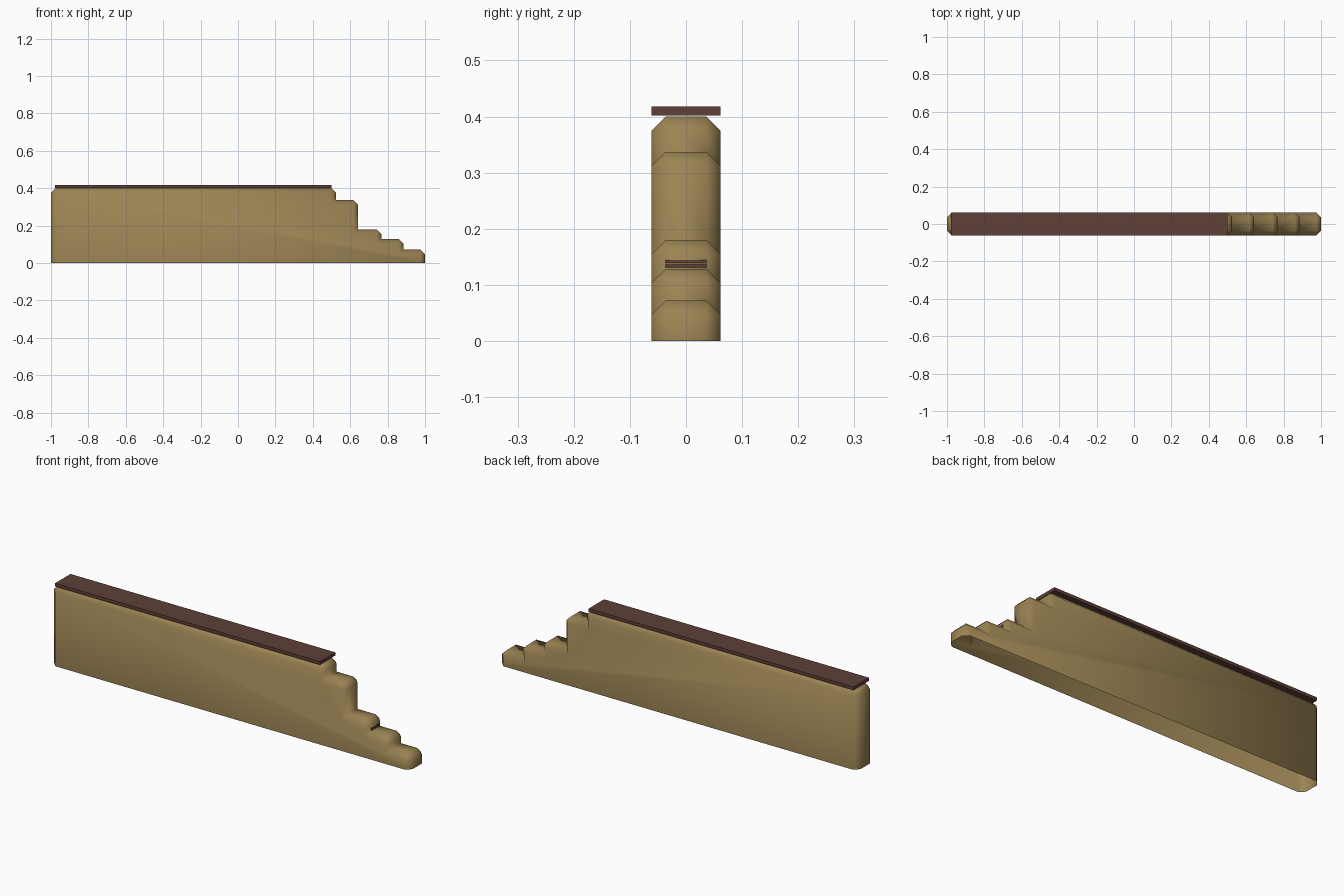
import bpy, bmesh

if "Cube" in bpy.data.objects:
    bpy.data.objects.remove(bpy.data.objects["Cube"])

C = 0.025          # chamfer width
HALF = 0.0615      # half thickness of the wall


def material(name, rgb):
    m = bpy.data.materials.new(name)
    m.diffuse_color = (*rgb, 1)
    m.use_nodes = True
    m.node_tree.nodes["Principled BSDF"].inputs["Base Color"].default_value = m.diffuse_color
    return m


stone = material("tan_stone", (0.332, 0.231, 0.089))
wood = material("brown_cap", (0.112, 0.052, 0.038))


def finish(bm, name, mat, smooth=False):
    bmesh.ops.recalc_face_normals(bm, faces=bm.faces[:])
    me = bpy.data.meshes.new(name)
    bm.to_mesh(me)
    bm.free()
    me.materials.append(mat)
    for p in me.polygons:
        p.use_smooth = smooth
    ob = bpy.data.objects.new(name, me)
    bpy.context.collection.objects.link(ob)
    return ob


def box(name, x0, x1, half_y, z0, z1, mat):
    bm = bmesh.new()
    bmesh.ops.create_cube(bm, size=1)
    for v in bm.verts:
        v.co = ((x0 + x1) / 2 + v.co.x * (x1 - x0), v.co.y * 2 * half_y,
                (z0 + z1) / 2 + v.co.z * (z1 - z0))
    return finish(bm, name, mat)


# Stepped wall: chamfered shell, open underneath
steps = [(0.525, 0.40), (0.642, 0.337), (0.767, 0.18), (0.885, 0.128), (1.0, 0.072)]
# each entry: ring points on the outline, and the matching inset corner
corners = [([(-1, 0)], (-1 + C, 0)),
           ([(-1, 0.40 - C), (-1 + C, 0.40)], (-1 + C, 0.40 - C))]
for i, (x, z) in enumerate(steps):
    corners.append(([(x - C, z), (x, z - C)], (x - C, z - C)))
    if i + 1 < len(steps):
        zn = steps[i + 1][1]
        corners.append(([(x, zn)], (x - C, zn - C)))
corners.append(([(1, 0)], (1 - C, 0)))

bm = bmesh.new()
rings = []
for s in (-1, 1):
    ring, inset = [], []
    for pts, q in corners:
        ring.append([bm.verts.new((x, s * (HALF - C), z)) for x, z in pts])
        inset.append(bm.verts.new((q[0], s * HALF, q[1])))
    bm.faces.new(inset)                                   # broad side
    for i, r in enumerate(ring):
        if len(r) == 2:
            bm.faces.new((r[0], r[1], inset[i]))          # corner triangle
        if i + 1 < len(ring):
            bm.faces.new((r[-1], ring[i + 1][0], inset[i + 1], inset[i]))
    rings.append([v for r in ring for v in r])
a, b = rings
for i in range(len(a) - 1):                               # tops and risers
    bm.faces.new((a[i], a[i + 1], b[i + 1], b[i]))
finish(bm, "stepped_wall", stone, smooth=True)

# Cap board along the high part
box("cap_board", -0.978, 0.5, HALF, 0.402, 0.418, wood)

# Thin brown strips at the foot of one riser
for k, z in enumerate((0.131, 0.139)):
    box("riser_strip_%d" % k, 0.764, 0.768, HALF - C, z, z + 0.005, wood)
